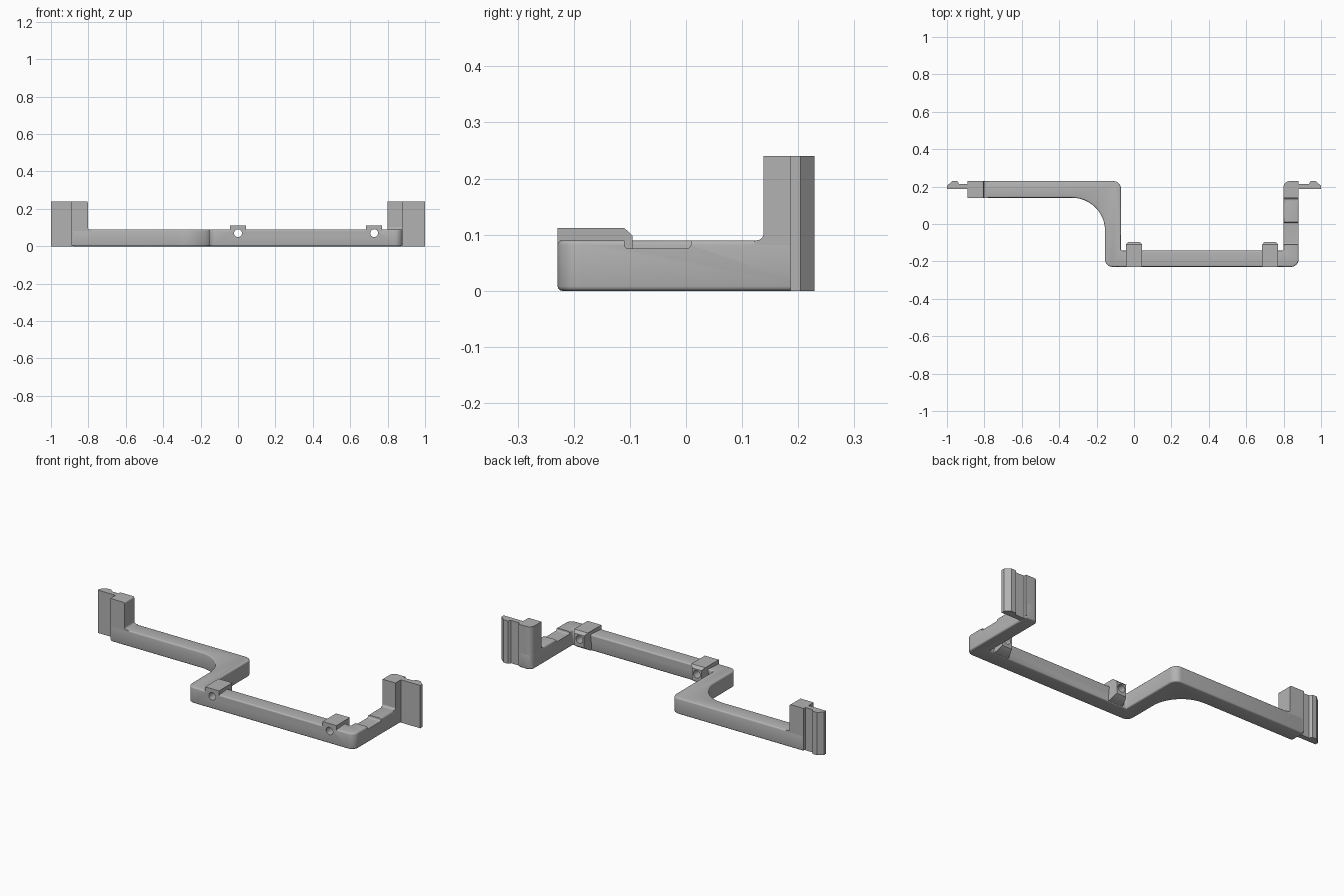
import bpy, bmesh, math
from mathutils import Vector

cube = bpy.data.objects.get("Cube")
if cube:
    bpy.data.objects.remove(cube, do_unlink=True)

grey = bpy.data.materials.new("plain_grey")
grey.use_nodes = True
COLOUR = (0.45, 0.45, 0.45, 1)
grey.diffuse_color = COLOUR
grey.node_tree.nodes["Principled BSDF"].inputs["Base Color"].default_value = COLOUR


def rounded(corners):
    """Turn (a, b, radius) corners into an outline with arcs."""
    out = []
    for i, (a, b, r) in enumerate(corners):
        p = Vector((a, b))
        if not r:
            out.append(p)
            continue
        u = (Vector(corners[i - 1][:2]) - p).normalized()
        v = (Vector(corners[(i + 1) % len(corners)][:2]) - p).normalized()
        half = u.angle(v) / 2
        t = r / math.tan(half)
        centre = p + (u + v).normalized() * (r / math.sin(half))
        start, end = p + u * t - centre, p + v * t - centre
        steps = 12
        sweep = start.angle(end)
        for k in range(steps + 1):
            f = k / steps
            out.append(centre + (start * math.sin((1 - f) * sweep)
                                 + end * math.sin(f * sweep)) / math.sin(sweep))
    return out


def prism(name, outline, lo, hi, axis):
    """Extrude an outline of the two other axes along the given axis."""
    place = {"x": lambda p, d: (d, p[0], p[1]),
             "y": lambda p, d: (p[0], d, p[1]),
             "z": lambda p, d: (p[0], p[1], d)}[axis]
    bm = bmesh.new()
    rings = [[bm.verts.new(place(p, d)) for p in outline] for d in (lo, hi)]
    bm.faces.new(rings[0])
    bm.faces.new(rings[1])
    n = len(outline)
    for i in range(n):
        j = (i + 1) % n
        bm.faces.new((rings[0][i], rings[0][j], rings[1][j], rings[1][i]))
    bmesh.ops.recalc_face_normals(bm, faces=bm.faces)
    mesh = bpy.data.meshes.new(name)
    bm.to_mesh(mesh)
    bm.free()
    mesh.materials.append(grey)
    ob = bpy.data.objects.new(name, mesh)
    bpy.context.collection.objects.link(ob)
    return ob


def select(ob):
    bpy.ops.object.select_all(action="DESELECT")
    ob.select_set(True)
    bpy.context.view_layer.objects.active = ob


def bevel(ob, width, segments=3):
    select(ob)
    mod = ob.modifiers.new("soft_edges", "BEVEL")
    mod.width, mod.segments = width, segments
    mod.limit_method, mod.angle_limit = "ANGLE", math.radians(50)
    bpy.ops.object.modifier_apply(modifier=mod.name)


def cut(ob, cutter):
    select(ob)
    mod = ob.modifiers.new("cut", "BOOLEAN")
    mod.operation, mod.solver, mod.object = "DIFFERENCE", "EXACT", cutter
    bpy.ops.object.modifier_apply(modifier=mod.name)


FRONT, BACK, TOP, HIGH = -0.229, 0.229, 0.09, 0.24

# Winding bar
frame = prism("winding_bar", rounded([
    (-0.89, 0.14, 0), (-0.155, 0.14, 0.175), (-0.155, FRONT, 0.04),
    (0.88, FRONT, 0.04), (0.88, BACK, 0), (0.80, BACK, 0.03),
    (0.80, -0.143, 0), (-0.07, -0.143, 0), (-0.07, BACK, 0.04),
    (-0.89, BACK, 0)]), 0, TOP, "z")
bevel(frame, 0.008)

# Shallow notch in the right-hand arm
notch = prism("notch_cutter", rounded([
    (-0.11, 0.15, 0), (-0.11, 0.075, 0.008), (0.008, 0.075, 0.008),
    (0.016, 0.15, 0)]), 0.75, 0.95, "x")
cut(frame, notch)
bpy.data.objects.remove(notch, do_unlink=True)

# Clips with a round through hole
parts = [frame]
for side, x in (("right", 0.0), ("left", 0.728)):
    clip = prism(side + "_clip", [
        (FRONT, 0.04), (FRONT, 0.112), (-0.11, 0.112), (-0.095, 0.098),
        (-0.095, 0.03), (-0.135, 0.004), (-0.16, 0.004), (-0.16, 0.04)],
        x - 0.043, x + 0.043, "x")
    # Narrow the rear corners
    for v in clip.data.vertices:
        if v.co.y > -0.1:
            v.co.x = x + (v.co.x - x) * 0.7
    hole = prism("hole_cutter", [
        (x + 0.021 * math.cos(k * math.tau / 32), 0.07 + 0.021 * math.sin(k * math.tau / 32))
        for k in range(32)], -0.3, 0, "y")
    cut(frame, hole)
    cut(clip, hole)
    bpy.data.objects.remove(hole, do_unlink=True)
    parts.append(clip)

# Upright posts with a small fillet at the foot
parts.append(prism("right_post", rounded([
    (-0.89, 0.01, 0), (-0.89, HIGH, 0), (-0.803, HIGH, 0.008),
    (-0.803, TOP, 0.012), (-0.78, TOP, 0), (-0.78, 0.08, 0),
    (-0.803, 0.01, 0)]), 0.14, BACK, "y"))
left_post = prism("left_post", rounded([
    (0.80, 0.138, 0), (0.88, 0.138, 0), (0.88, BACK, 0),
    (0.80, BACK, 0.03)]), 0.01, HIGH, "z")
parts.append(left_post)
parts.append(prism("left_post_fillet", rounded([
    (0.15, 0.08, 0), (0.122, 0.08, 0), (0.122, TOP, 0),
    (0.138, TOP, 0.012), (0.138, 0.11, 0), (0.15, 0.11, 0)]), 0.80, 0.88, "x"))

# Ridged end tabs, mirrored on both ends
for side, s, root in (("right", -1, 0.885), ("left", 1, 0.875)):
    parts.append(prism(side + "_end_tab", [
        (s * x, y) for x, y in ((root, 0.186), (1.0, 0.186), (1.0, 0.204),
                                (0.972, BACK), (0.945, BACK), (0.935, 0.214),
                                (root, 0.214))], 0, HIGH, "z"))

for ob in parts:
    select(ob)
    bpy.ops.object.shade_smooth_by_angle(angle=math.radians(35))
